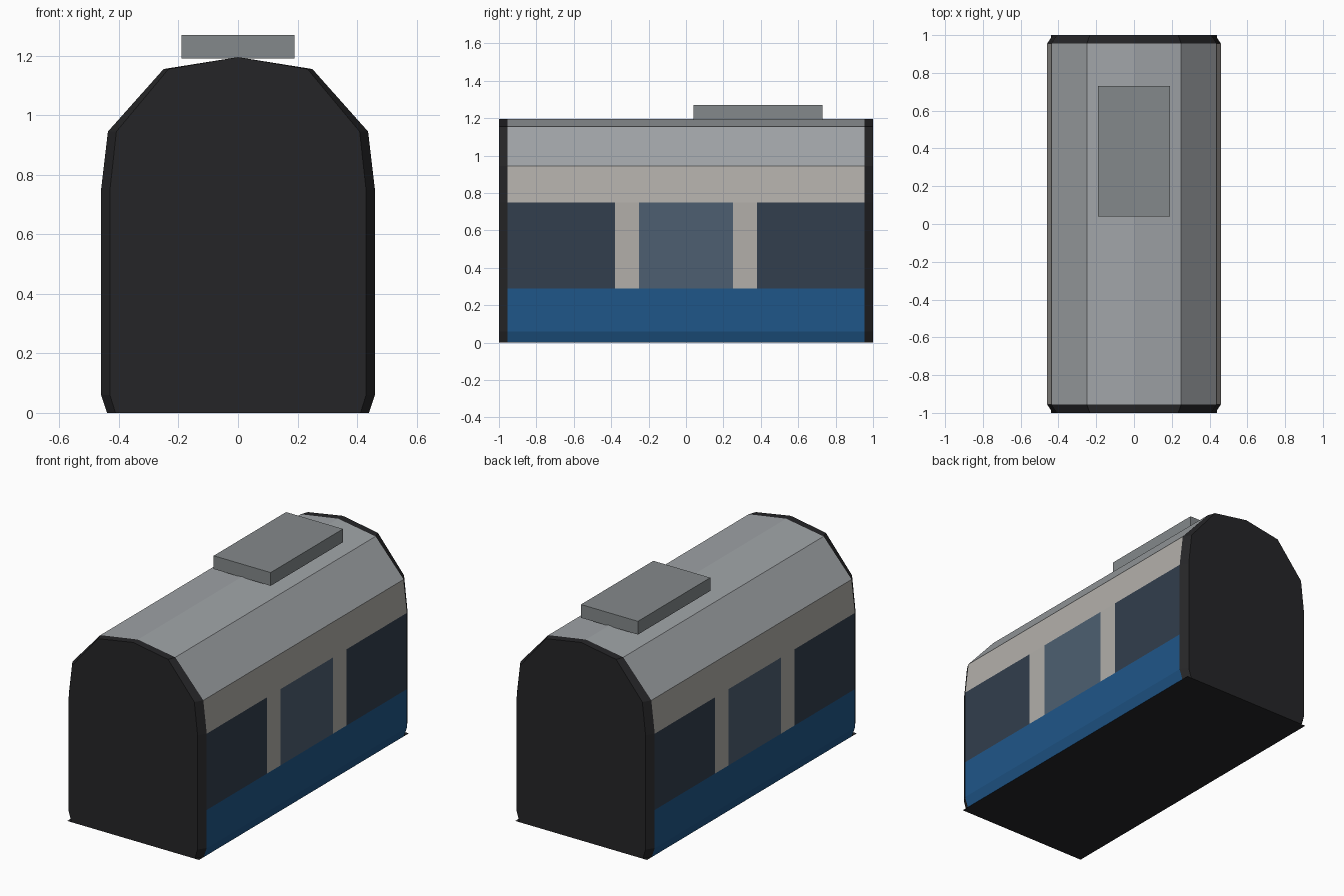
import bpy, bmesh

if "Cube" in bpy.data.objects:
    bpy.data.objects.remove(bpy.data.objects["Cube"])

# Right half of the body cross-section (x, z), floor to ridge
SECTION = [(0.44, 0.0), (0.46, 0.06), (0.46, 0.29), (0.46, 0.75),
           (0.437, 0.945), (0.25, 1.155), (0.0, 1.195)]
BODY_Y, END_Y, TAPER = 0.955, 1.0, 0.935


def material(name, r, g, b):
    m = bpy.data.materials.new(name)
    lin = [(c / 255 / 12.92 if c < 11 else ((c / 255 + 0.055) / 1.055) ** 2.4) for c in (r, g, b)]
    m.diffuse_color = (*lin, 1)
    m.use_nodes = True
    m.node_tree.nodes["Principled BSDF"].inputs["Base Color"].default_value = m.diffuse_color
    return m


BLUE = material("blue_paint", 31, 86, 136)
CREAM = material("pale_panel", 178, 175, 170)
GLASS = material("dark_glass", 50, 62, 77)
DOOR = material("door_glass", 77, 95, 113)
ROOF = material("roof_grey", 160, 164, 167)
BLACK = material("end_black", 37, 37, 39)
UNIT = material("unit_grey", 132, 137, 139)


def finish(name, bm, mat):
    bmesh.ops.remove_doubles(bm, verts=bm.verts, dist=1e-5)
    me = bpy.data.meshes.new(name)
    bm.to_mesh(me)
    bm.free()
    me.materials.append(mat)
    ob = bpy.data.objects.new(name, me)
    bpy.context.collection.objects.link(ob)
    return ob


def panel(name, profile, y0, y1, mat):
    """Strip of body side swept from y0 to y1, on both sides."""
    bm = bmesh.new()
    for s in (1, -1):
        for (xa, za), (xb, zb) in zip(profile, profile[1:]):
            q = [(s * xa, y0, za), (s * xa, y1, za), (s * xb, y1, zb), (s * xb, y0, zb)]
            bm.faces.new([bm.verts.new(p) for p in q[::s]])
    return finish(name, bm, mat)


# Side bands and roof
panel("lower_skirt", SECTION[:3], -BODY_Y, BODY_Y, BLUE)
panel("upper_band", SECTION[3:5], -BODY_Y, BODY_Y, CREAM)
panel("roof", SECTION[4:], -BODY_Y, BODY_Y, ROOF)

# Window row
for name, y0, y1, mat in [("front_window", -BODY_Y, -0.38, GLASS),
                          ("front_pillar", -0.38, -0.25, CREAM),
                          ("middle_window", -0.25, 0.25, DOOR),
                          ("rear_pillar", 0.25, 0.38, CREAM),
                          ("rear_window", 0.38, BODY_Y, GLASS)]:
    panel(name, SECTION[2:4], y0, y1, mat)

# Tapered black ends
outline = SECTION + [(-x, z) for x, z in SECTION[-2::-1]]
for name, s in (("front_end", -1), ("rear_end", 1)):
    bm = bmesh.new()
    big = [bm.verts.new((x, s * BODY_Y, z)) for x, z in outline]
    small = [bm.verts.new((x * TAPER, s * END_Y, z)) for x, z in outline]
    for i in range(len(outline) - 1):
        bm.faces.new((big[i], small[i], small[i + 1], big[i + 1])[::s])
    bm.faces.new(small[::-s])
    finish(name, bm, BLACK)

# Flat floor plate
bm = bmesh.new()
bm.faces.new([bm.verts.new(p) for p in
              [(-0.44, -1, 0), (-0.44, 1, 0), (0.44, 1, 0), (0.44, -1, 0)]])
finish("floor", bm, BLACK)

# Roof equipment box
bm = bmesh.new()
bmesh.ops.create_cube(bm, size=1)
bmesh.ops.scale(bm, vec=(0.38, 0.69, 0.08), verts=bm.verts)
bmesh.ops.translate(bm, vec=(0, 0.385, 1.23), verts=bm.verts)
finish("roof_unit", bm, UNIT)
